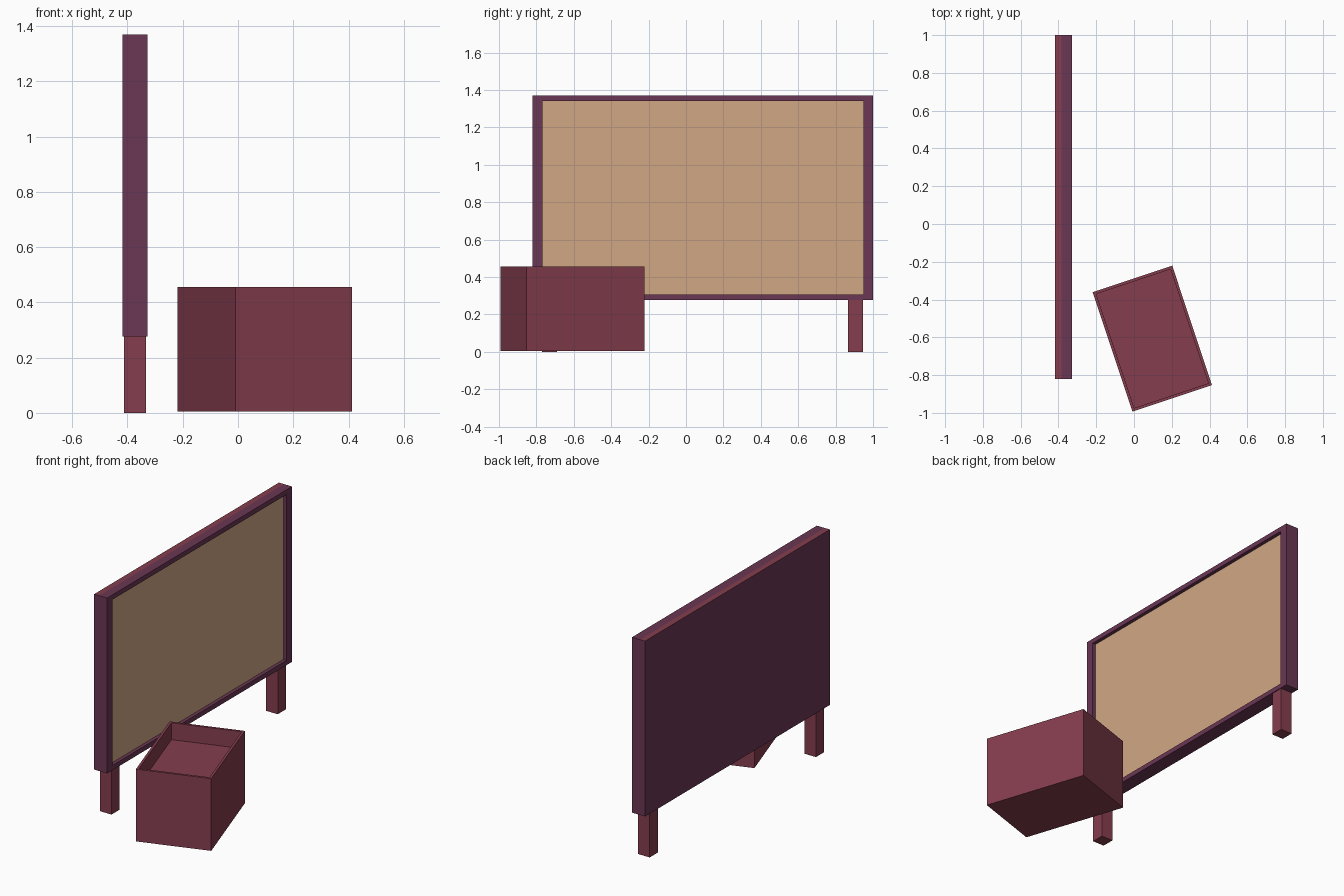
import bpy, bmesh, math
from mathutils import Matrix, Vector

if "Cube" in bpy.data.objects:
    bpy.data.objects.remove(bpy.data.objects["Cube"])


def material(name, rgb):
    m = bpy.data.materials.new(name)
    m.diffuse_color = (*rgb, 1)
    m.use_nodes = True
    m.node_tree.nodes["Principled BSDF"].inputs["Base Color"].default_value = m.diffuse_color
    return m


RED = material("red wood", (0.235, 0.047, 0.077))
PURPLE = material("purple frame", (0.143, 0.038, 0.087))
TAN = material("tan board", (0.635, 0.39, 0.233))


def box_mesh(lo, hi):
    bm = bmesh.new()
    bmesh.ops.create_cube(bm, size=1)
    lo, hi = Vector(lo), Vector(hi)
    for v in bm.verts:
        v.co = Vector([(lo[i] + hi[i]) / 2 + v.co[i] * (hi[i] - lo[i]) for i in range(3)])
    bm.normal_update()
    return bm


def recess(bm, axis, rims, depth):
    """Inset the face pointing along +axis, with a rim width per axis, and sink it."""
    face = max(bm.faces, key=lambda f: f.normal[axis])
    corners = [v.co.copy() for v in face.verts]
    lo = [min(c[i] for c in corners) + rims[i] for i in range(3)]
    hi = [max(c[i] for c in corners) - rims[i] for i in range(3)]
    # rim ring, then sunk walls
    bmesh.ops.inset_region(bm, faces=[face], thickness=0.005)
    for v in face.verts:
        v.co = Vector([min(max(v.co[i], lo[i]), hi[i]) for i in range(3)])
    bmesh.ops.inset_region(bm, faces=[face], thickness=0)
    for v in face.verts:
        v.co[axis] -= depth
    bm.normal_update()
    return face


def finish(bm, name, mats):
    me = bpy.data.meshes.new(name)
    bm.to_mesh(me)
    bm.free()
    for m in mats:
        me.materials.append(m)
    ob = bpy.data.objects.new(name, me)
    bpy.context.collection.objects.link(ob)
    return ob


# Notice board: purple frame, sunk tan panel, red strip along the back of the top
bm = box_mesh((-0.418, -0.82, 0.277), (-0.328, 1.0, 1.37))
panel = recess(bm, 0, (0, 0.052, 0.03), 0.022)
panel.material_index = 1
top = [f for f in bm.faces if f.normal.z > 0.9 and f.calc_center_median().z > 1.36]
geom = top + list({e for f in top for e in f.edges}) + list({v for f in top for v in f.verts})
bmesh.ops.bisect_plane(bm, geom=geom, plane_co=(-0.383, 0, 0), plane_no=(1, 0, 0))
for f in bm.faces:
    c = f.calc_center_median()
    if c.z > 1.369 and c.x < -0.383:
        f.material_index = 2
finish(bm, "notice_board", [PURPLE, TAN, RED])

# Legs under the board
for name, y in (("front_leg", -0.77), ("back_leg", 0.867)):
    finish(box_mesh((-0.413, y, 0), (-0.333, y + 0.08, 0.277)), name, [RED])

# Planter box with a sunk top, turned on the ground
bm = box_mesh((-0.222, -0.333, 0.005), (0.222, 0.333, 0.455))
recess(bm, 2, (0.015, 0.015, 0), 0.105)
bm.transform(Matrix.Translation((0.097, -0.607, 0)) @ Matrix.Rotation(math.radians(18.4), 4, 'Z'))
finish(bm, "planter_box", [RED])
